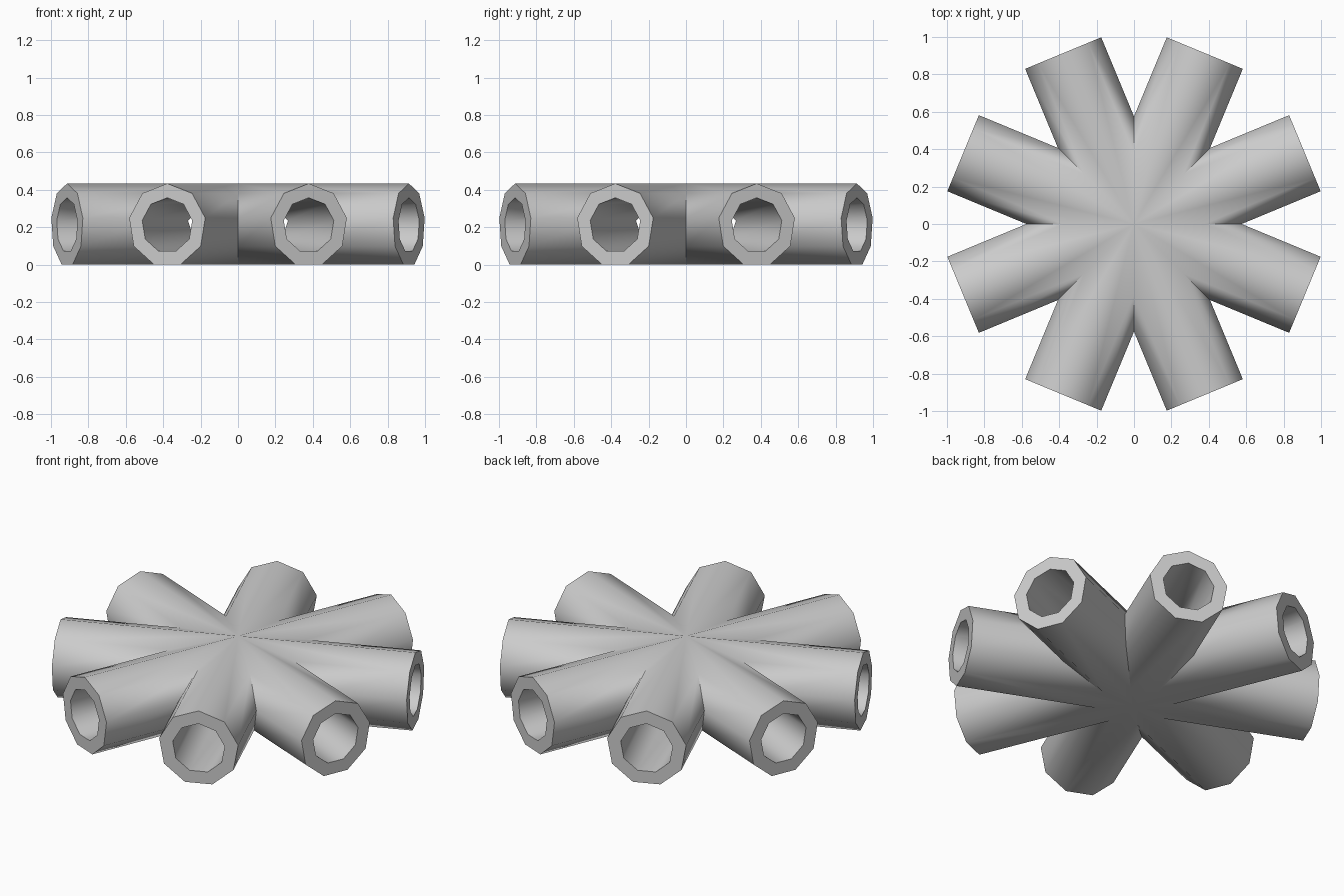
import bpy, bmesh
from math import sin, cos, pi, radians
from mathutils import Vector, Matrix

if "Cube" in bpy.data.objects:
    bpy.data.objects.remove(bpy.data.objects["Cube"])

SIDES, ARMS = 9, 8
R_OUT, R_IN, LENGTH = 0.2235, 0.147, 0.989
AXIS_Z = R_OUT * cos(pi / SIDES)     # flat side rests on the ground
HALF = pi / ARMS


def add_arm(bm, angle):
    """Nine-sided pipe along +x, mitred against its neighbours, then turned."""
    arm = bmesh.new()

    def ring(radius, x):
        return [arm.verts.new((x, radius * sin(2 * pi * i / SIDES),
                               AXIS_Z + radius * cos(2 * pi * i / SIDES)))
                for i in range(SIDES)]

    rings = [ring(R_OUT, -0.7), ring(R_OUT, LENGTH), ring(R_IN, LENGTH), ring(R_IN, -0.7)]
    for a, b in zip(rings, rings[1:]):
        for i in range(SIDES):
            j = (i + 1) % SIDES
            arm.faces.new((a[i], a[j], b[j], b[i]))
    # mitre cuts on both sides
    for s in (1, -1):
        bmesh.ops.bisect_plane(arm, geom=arm.verts[:] + arm.edges[:] + arm.faces[:],
                               plane_co=(0, 0, 0), dist=1e-6,
                               plane_no=(-sin(HALF), s * cos(HALF), 0), clear_outer=True)
    turn = Matrix.Rotation(angle, 4, 'Z')
    copy = {v: bm.verts.new(turn @ v.co) for v in arm.verts}
    for f in arm.faces:
        bm.faces.new([copy[v] for v in f.verts])
    arm.free()


# hub of eight pipes, welded along the mitres
bm = bmesh.new()
for k in range(ARMS):
    add_arm(bm, HALF + k * 2 * HALF)
bmesh.ops.remove_doubles(bm, verts=bm.verts[:], dist=1e-4)
bmesh.ops.recalc_face_normals(bm, faces=bm.faces[:])
mesh = bpy.data.meshes.new("pipe_hub")
bm.to_mesh(mesh)
bm.free()
hub = bpy.data.objects.new("pipe_hub", mesh)
bpy.context.collection.objects.link(hub)
bpy.context.view_layer.objects.active = hub
hub.select_set(True)
bpy.ops.object.shade_smooth_by_angle(angle=radians(42))
